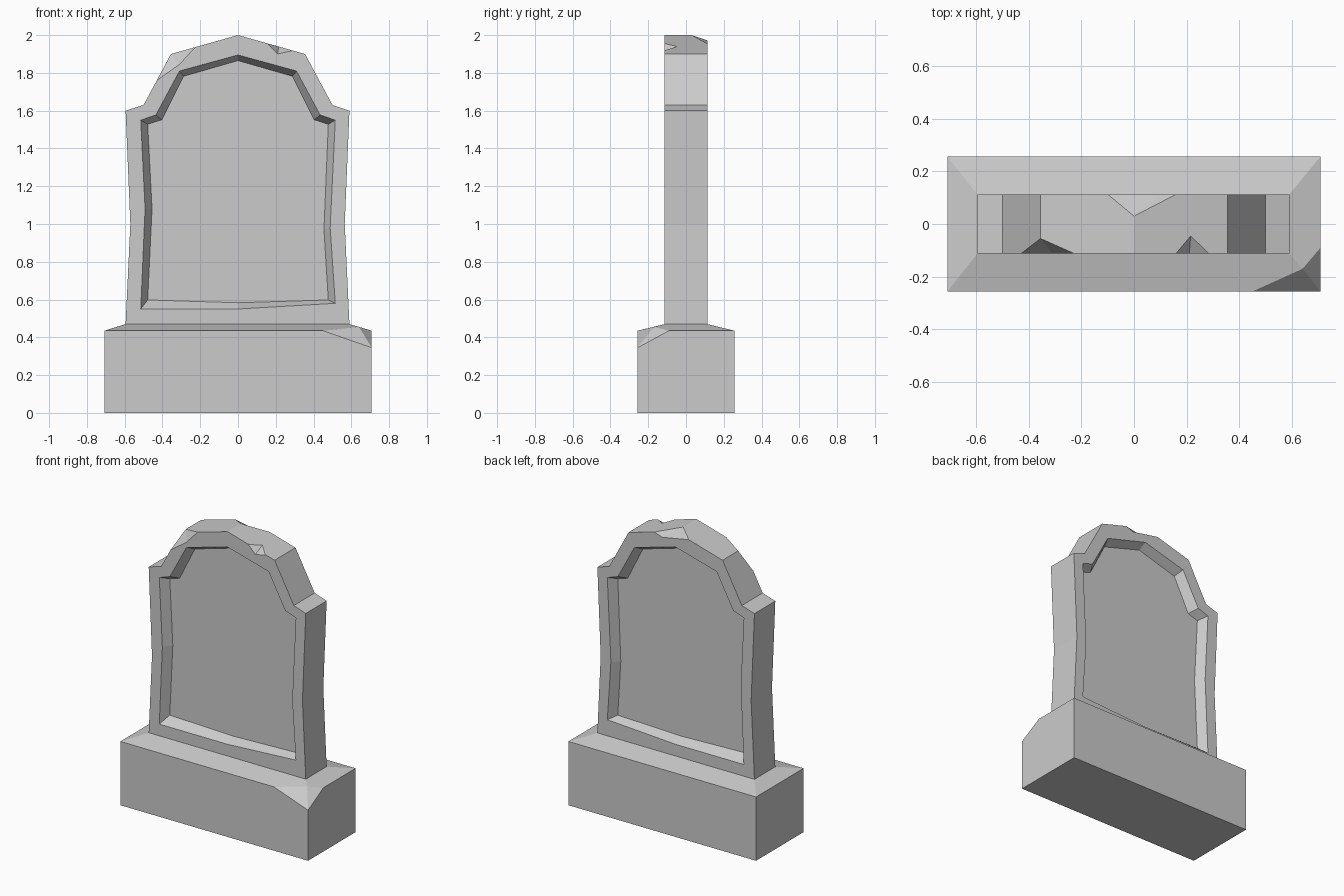
import bpy, bmesh
from mathutils import Vector

if "Cube" in bpy.data.objects:
    bpy.data.objects.remove(bpy.data.objects["Cube"])


def make_object(name, bm):
    bmesh.ops.recalc_face_normals(bm, faces=bm.faces)
    mesh = bpy.data.meshes.new(name)
    bm.to_mesh(mesh)
    bm.free()
    ob = bpy.data.objects.new(name, mesh)
    bpy.context.collection.objects.link(ob)
    return ob


def hull(name, points):
    bm = bmesh.new()
    for p in points:
        bm.verts.new(p)
    bmesh.ops.convex_hull(bm, input=bm.verts[:])
    bmesh.ops.dissolve_limit(bm, angle_limit=0.01, verts=bm.verts[:], edges=bm.edges[:])
    return make_object(name, bm)


def chip(target, points, corner):
    """Knock a corner off: cut away the hull of the points and the corner."""
    pts = [Vector(p) for p in points]
    corner = Vector(corner)
    centre = sum(pts, Vector()) / len(pts)
    cutter = hull("chip_cutter", pts + [corner + (corner - centre) * 0.5])
    cutter.hide_render = True
    mod = target.modifiers.new("chip", 'BOOLEAN')
    mod.operation, mod.solver, mod.object = 'DIFFERENCE', 'EXACT', cutter
    bpy.context.view_layer.objects.active = target
    bpy.ops.object.modifier_apply(modifier=mod.name)
    bpy.data.objects.remove(cutter, do_unlink=True)


# Base: block with sloped top and one broken front corner
W, D, H = 0.708, 0.256, 0.435
T = 0.1125
base_pts = [(x, y, 0) for x in (-W, W) for y in (-D, D)]
base_pts += [(-W, -D, H), (-W, D, H), (W, D, H)]
base_pts += [(x, y, 0.47) for x in (-0.595, 0.59) for y in (-T, T)]
base_pts += [(0.45, -D, H), (W, -D, 0.345), (W, -0.09, H), (0.64, -0.17, 0.4555)]
hull("base", base_pts)

# Headstone: matching 12-point outlines, lofted front to back with sunken panels
outline = [(-0.595, 1.6), (-0.5, 1.63), (-0.355, 1.9), (0, 2), (0.355, 1.9), (0.5, 1.63),
           (0.59, 1.6), (0.565, 1.0), (0.59, 0.47), (0, 0.47), (-0.595, 0.47), (-0.57, 1.0)]
rim = [(-0.515, 1.55), (-0.435, 1.577), (-0.31, 1.81), (0, 1.895), (0.31, 1.81), (0.435, 1.577),
       (0.515, 1.55), (0.488, 0.98), (0.515, 0.58), (0, 0.55), (-0.515, 0.55), (-0.492, 1.08)]
panel = [(-0.478, 1.528), (-0.403, 1.552), (-0.288, 1.782), (0, 1.865), (0.288, 1.782), (0.403, 1.552),
         (0.478, 1.528), (0.455, 0.97), (0.478, 0.598), (0, 0.583), (-0.478, 0.598), (-0.455, 1.08)]
P = T - 0.06
bm = bmesh.new()
rings = [[bm.verts.new((x, y, z)) for x, z in prof]
         for prof, y in ((panel, -P), (rim, -T), (outline, -T),
                         (outline, T), (rim, T), (panel, P))]
for a, b in zip(rings, rings[1:]):
    for i in range(12):
        j = (i + 1) % 12
        bm.faces.new((a[i], a[j], b[j], b[i]))
bm.faces.new(rings[0])
bm.faces.new(rings[-1])
stone = make_object("headstone", bm)

# Chips along the top: front left, front right, back centre
chip(stone, [(-0.43, -T, 1.76), (-0.31, -T, 1.845), (-0.225, -T, 1.937), (-0.355, -0.055, 1.9)],
     (-0.355, -T, 1.9))
chip(stone, [(0.155, -T, 1.956), (0.21, -T, 1.9), (0.29, -T, 1.918), (0.215, -0.045, 1.9394)],
     (0.215, -T, 1.9394))
chip(stone, [(0.16, T, 1.955), (0.1, T, 1.935), (-0.1, T, 1.972), (0, 0.03, 2.0)],
     (0, T, 2.0))
